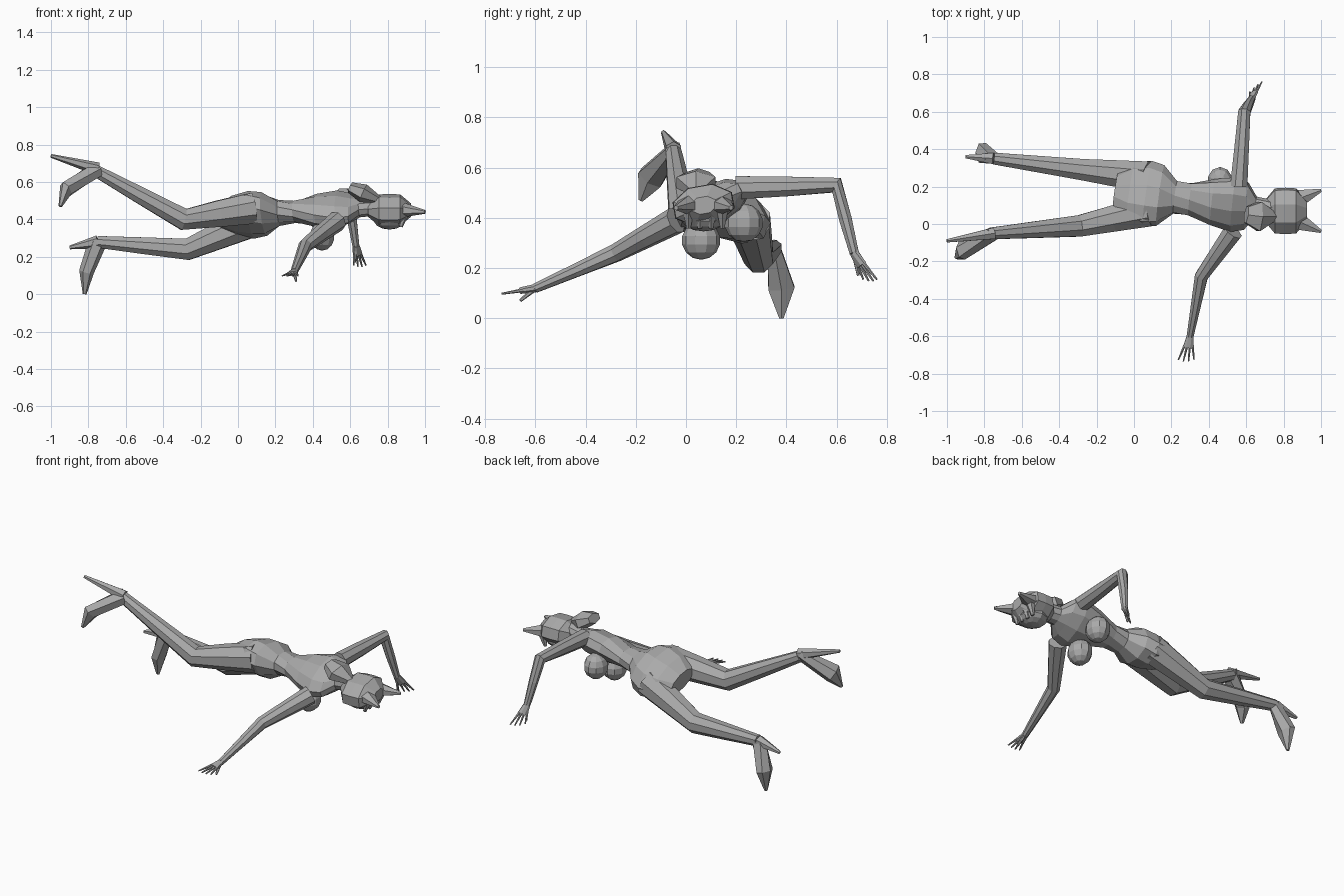
import bpy
import bmesh
from math import sin, cos, pi, radians, sqrt
from mathutils import Vector

default_cube = bpy.data.objects.get("Cube")
if default_cube:
    bpy.data.objects.remove(default_cube, do_unlink=True)

AXIS_X = Vector((1, 0, 0))
AXIS_Z = Vector((0, 0, 1))

# One plain clay colour for the whole figure
clay = bpy.data.materials.new("clay_grey")
clay.use_nodes = True
clay_colour = (.4, .4, .4, 1)
clay.diffuse_color = clay_colour
clay.node_tree.nodes["Principled BSDF"].inputs["Base Color"].default_value = clay_colour


def finish(name, builder):
    """Turn a bmesh into a flat shaded object."""
    bmesh.ops.recalc_face_normals(builder, faces=builder.faces)
    mesh = bpy.data.meshes.new(name)
    builder.to_mesh(mesh)
    builder.free()
    mesh.materials.append(clay)
    part = bpy.data.objects.new(name, mesh)
    bpy.context.collection.objects.link(part)


def tilted_up(degrees):
    """Up direction after rolling the body about its length."""
    angle = radians(degrees)
    return Vector((0, -sin(angle), cos(angle)))


def tube(name, path, sizes, sides=8, hints=(AXIS_Z,)):
    """Loft elliptical rings (half width, half height) along a path."""
    points = [Vector(point) for point in path]
    last = len(points) - 1
    builder = bmesh.new()
    rings = []
    for i, (width, height) in enumerate(sizes):
        along = (points[min(i + 1, last)] - points[max(i - 1, 0)]).normalized()
        across = hints[i % len(hints)].cross(along).normalized()
        up = along.cross(across)
        ring = []
        for k in range(sides):
            turn = pi * (k + k + 1) / sides
            offset = across * width * cos(turn) + up * height * sin(turn)
            ring.append(builder.verts.new(points[i] + offset))
        rings.append(ring)
    for near, far in zip(rings, rings[1:]):
        for k in range(sides):
            following = (k + 1) % sides
            builder.faces.new((near[k], near[following], far[following], far[k]))
    builder.faces.new(rings[0])
    builder.faces.new(rings[-1])
    finish(name, builder)


def spike(name, base, tip, radius, flatness=1, hint=AXIS_Z):
    """Tapered point, used for ears, locks, heels and fingers."""
    tip_radius = min(radius / 2, .01)
    sizes = [(radius, radius * flatness), (tip_radius, tip_radius)]
    tube(name, [base, tip], sizes, sides=6, hints=(hint,))


def ball(name, centre, radius, stretch):
    builder = bmesh.new()
    bmesh.ops.create_uvsphere(builder, u_segments=10, v_segments=7, radius=radius)
    bmesh.ops.scale(builder, vec=stretch, verts=builder.verts)
    bmesh.ops.translate(builder, vec=centre, verts=builder.verts)
    finish(name, builder)


def limb(name, root, bend, end, thick, thin, hint=AXIS_Z):
    """Jointed limb that thins evenly from its root to its end."""
    root, bend, end = Vector(root), Vector(bend), Vector(end)
    path = [root, root.lerp(bend, .5), bend, bend.lerp(end, .5), end]
    sizes = []
    for i in range(len(path)):
        radius = thick + (thin - thick) * i / (len(path) - 1)
        sizes.append((radius, radius))
    tube(name, path, sizes, hints=(hint,))


def foot(side, ankle, instep, toe, heel):
    """Pointed foot, broad at the ball, with a long heel behind it."""
    sizes = [(.03, .05), (.06, .04), (.01, .01)]
    tube(side + "_foot", [ankle, instep, toe], sizes, sides=6, hints=(AXIS_X,))
    spike(side + "_heel", ankle, heel, .035)


def hand(side, wrist, knuckles, spread):
    """Flat palm with four fanned fingers and a thumb."""
    wrist, knuckles, spread = Vector(wrist), Vector(knuckles), Vector(spread)
    reach = knuckles - wrist
    flat_up = reach.cross(spread)
    tube(side + "_palm", [wrist, knuckles], [(.02, .018), (.03, .014)], hints=(flat_up,))
    for i in range(4):
        fan = i - 1.5
        base = knuckles - reach * .2 + spread * fan
        tip = knuckles + reach * (1.3 - abs(fan) / 8) + spread * fan * 2
        spike(side + "_finger", base, tip, .008, hint=flat_up)
    spike(side + "_thumb", wrist, knuckles + spread * 1.5 - AXIS_Z * .04, .012, hint=flat_up)


# Torso profile from crotch to neck: distance along x, half width, half depth
torso_profile = [
    (-.1, .1, .05), (-.02, .17, .09), (.07, .19, .11), (.14, .17, .11), (.22, .09, .07),
    (.3, .09, .06), (.42, .13, .08), (.53, .16, .08), (.6, .14, .06), (.65, .06, .05),
    (.75, .05, .05),
]
torso_path, torso_sizes, torso_hints = [], [], []
for x, width, depth in torso_profile:
    # The body drifts sideways and twists evenly between hips and shoulders
    torso_path.append((x, .17 - x / 8, .42 + x / 15))
    torso_sizes.append((width, depth))
    torso_hints.append(tilted_up(max(-25, min(27, (x - .27) * 150))))
tube("torso", torso_path, torso_sizes, sides=10, hints=torso_hints)
ball("right_breast", (.45, .06, .31), .077, (.9, 1, 1))
ball("left_breast", (.46, .23, .38), .077, (.9, 1, 1))

# Legs and feet
limb("right_leg", (.08, .07, .46), (-.29, -.01, .4), (-.76, -.05, .66), .09, .034)
limb("left_leg", (.08, .25, .39), (-.27, .29, .24), (-.75, .35, .28), .09, .034)
foot("right", (-.75, -.05, .67), (-.92, -.14, .56), (-.95, -.18, .47), (-1, -.09, .74))
foot("left", (-.75, .35, .28), (-.81, .38, .12), (-.82, .38, 0), (-.9, .36, .25))

# Arms and hands
right_wrist = (.3, -.6, .12)
left_wrist = (.63, .67, .26)
limb("right_arm", (.53, -.04, .39), (.36, -.28, .26), right_wrist, .055, .02)
limb("left_arm", (.56, .2, .52), (.59, .6, .53), left_wrist, .05, .02, AXIS_X)
hand("right", right_wrist, (.29, -.66, .11), (.014, 0, 0))
hand("left", left_wrist, (.64, .7, .21), (-.011, -.009, 0))

# Head: a boxy rounded skull with a shallow face underneath
head_path, head_sizes = [], []
for i in range(-2, 3):
    t = i / 2.1
    fullness = sqrt(1 - t ** 4)
    head_path.append((.81 + t * .12, .07, .45))
    head_sizes.append((.13 * fullness, .085 * fullness))
tube("head", head_path, head_sizes, hints=(tilted_up(10),))
ball("face", (.81, .07, .4), .09, (1, 1, .6))

# Pointed ears and fringe locks
for side, ear_y, tip_y in (("left", .14, .18), ("right", .01, -.04)):
    spike(side + "_ear", (.89, ear_y, .45), (1, tip_y, .44), .05, flatness=.75)
for i in range(4):
    lock_y = .01 + i * .045
    spike("fringe_lock", (.89, lock_y, .43), (.87, lock_y, .36), .025, hint=AXIS_X)

# Swept tuft of hair behind the neck
tube("hair_tuft", [(.76, .04, .5), (.67, .04, .54), (.6, .05, .57)],
     [(.02, .02), (.09, .05), (.05, .03)], sides=6)
